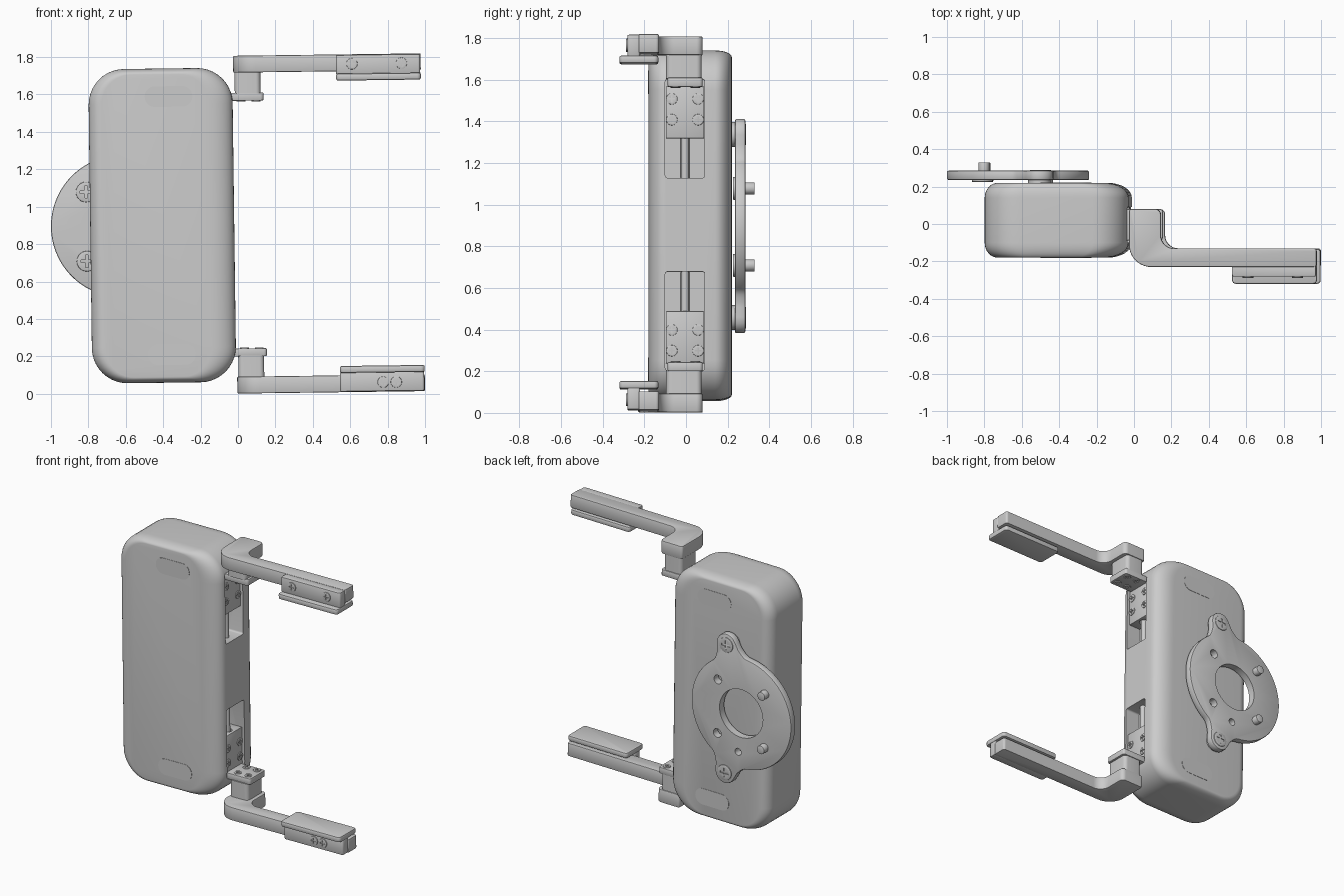
import bpy, bmesh, math
from mathutils import Vector, Matrix

if "Cube" in bpy.data.objects:
    bpy.data.objects.remove(bpy.data.objects["Cube"])

AXES = {'x': lambda u, v, w: (w, u, v), 'y': lambda u, v, w: (u, w, v), 'z': lambda u, v, w: (u, v, w)}


def make(name, bm):
    bmesh.ops.recalc_face_normals(bm, faces=bm.faces)
    me = bpy.data.meshes.new(name)
    bm.to_mesh(me)
    bm.free()
    ob = bpy.data.objects.new(name, me)
    bpy.context.collection.objects.link(ob)
    return ob


def apply(ob, mod):
    bpy.context.view_layer.objects.active = ob
    bpy.ops.object.modifier_apply(modifier=mod.name)


def loft(name, rings, bevel=0):
    bm = bmesh.new()
    loops = [[bm.verts.new(p) for p in r] for r in rings]
    for a, b in zip(loops, loops[1:]):
        for i in range(len(a)):
            bm.faces.new((a[i - 1], a[i], b[i], b[i - 1]))
    bm.faces.new(loops[0])
    bm.faces.new(loops[-1])
    ob = make(name, bm)
    if bevel:
        m = ob.modifiers.new('bevel', 'BEVEL')
        m.width, m.segments, m.limit_method, m.angle_limit = bevel, 2, 'ANGLE', math.radians(50)
        apply(ob, m)
    return ob


def prism(name, pts, axis, a, b, bevel=0):
    f = AXES[axis]
    a, b = min(a, b), max(a, b)
    return loft(name, [[f(u, v, w) for u, v in pts] for w in (a, b)], bevel)


def rounded(corners, n=6):
    """Polygon of (u, v, radius) corners with true arc fillets."""
    out = []
    for i, (u, v, r) in enumerate(corners):
        p = Vector((u, v))
        if r == 0:
            out.append(tuple(p))
            continue
        d1 = (Vector(corners[i - 1][:2]) - p).normalized()
        d2 = (Vector(corners[(i + 1) % len(corners)][:2]) - p).normalized()
        half = d1.angle(d2) / 2
        c = p + (d1 + d2).normalized() * r / math.sin(half)
        s = (p + d1 * r / math.tan(half) - c).normalized()
        e = (p + d2 * r / math.tan(half) - c).normalized()
        out += [tuple(c + s.slerp(e, k / n).normalized() * r) for k in range(n + 1)]
    return out


def rect(u0, u1, v0, v1, r=0, n=6):
    v0, v1 = min(v0, v1), max(v0, v1)
    return rounded([(u0, v0, r), (u1, v0, r), (u1, v1, r), (u0, v1, r)], n)


def circle(u, v, r, n=32):
    return [(u + r * math.cos(2 * math.pi * i / n), v + r * math.sin(2 * math.pi * i / n)) for i in range(n)]


def cut(ob, cutter):
    m = ob.modifiers.new('cut', 'BOOLEAN')
    m.operation, m.object, m.solver = 'DIFFERENCE', cutter, 'EXACT'
    apply(ob, m)
    bpy.data.objects.remove(cutter)


# Cross-head screw, modelled once and instanced
template = prism('screw', circle(0, 0, 1, 24), 'z', -0.5, 0.2, 0.08)
t, l = 0.13, 0.6
cut(template, prism('cross', [(l, -t), (l, t), (t, t), (t, l), (-t, l), (-t, t), (-l, t), (-l, -t),
                              (-t, -t), (-t, -l), (t, -l), (t, -t)], 'z', -0.1, 1))
screw_mesh = template.data
bpy.data.objects.remove(template)


def screw(name, loc, direction, r):
    ob = bpy.data.objects.new(name, screw_mesh)
    bpy.context.collection.objects.link(ob)
    rot = Vector(direction).to_track_quat('Z', 'Y').to_matrix().to_4x4()
    ob.matrix_world = Matrix.Translation(loc) @ rot @ Matrix.Scale(r, 4)


# Housing: rounded outlines lofted front to back, softer on the finger side
def body_ring(y, k):
    return [(u, y, v) for u, v in rect(-0.79 + 0.07 * k, -0.02 - 0.13 * k, -0.84 + 0.03 * k,
                                       0.84 - 0.03 * k, 0.19 - 0.03 * k, 10)]


N, D = 8, 0.08
quarter = [i * math.pi / 2 / N for i in range(N + 1)]
rings = [body_ring(-0.18 + D * (1 - math.sin(a)), 1 - math.cos(a)) for a in reversed(quarter)]
rings = rings[::-1] if rings[0][0][1] > rings[-1][0][1] else rings
rings += [body_ring(0.22 - D * (1 - math.sin(a)), 1 - math.cos(a)) for a in quarter]
body = loft('housing', rings)

for s, tag in ((1, 'upper'), (-1, 'lower')):
    # Slide slot, rail and lead screw
    cut(body, prism('slot', rect(-0.1, 0.09, s * 0.225, s * 0.70, 0.012, 3), 'x', -0.13, 0.05))
    prism(tag + '_rail', rect(-0.03, 0.02, s * 0.225, s * 0.69), 'x', -0.135, -0.105, 0.004)
    prism(tag + '_lead_screw', circle(-0.085, -0.005, 0.02, 20), 'z', s * 0.22, s * 0.43)
    # Carriage with four screws
    carriage = prism(tag + '_carriage', rect(-0.097, 0.087, s * 0.415, s * 0.665), 'x', -0.125, -0.035, 0.004)
    cut(carriage, prism('carriage_bore', circle(-0.085, -0.005, 0.032, 20), 'z', s * 0.40, s * 0.45))
    for y in (-0.068, 0.058):
        for z in (0.505, 0.605):
            screw(tag + '_carriage_screw', (-0.035, y, s * z), (1, 0, 0), 0.027)
    # Finger foot: bracket plate and post
    prism(tag + '_bracket_plate', rect(-0.11, 0.145, -0.088, 0.08, 0.015, 3), 'z', s * 0.662, s * 0.705, 0.005)
    for x in (0.025, 0.105):
        for y in (-0.05, 0.045):
            screw(tag + '_bracket_screw', (x, y, s * 0.662), (0, 0, -s), 0.024)
    prism(tag + '_post', rect(-0.008, 0.13, -0.095, 0.075, 0.025), 'z', s * 0.70, s * 0.825)
    # L-shaped finger arm
    arm = rounded([(-0.015, 0.08, 0.015), (-0.015, -0.23, 0.12), (0.988, -0.23, 0.015),
                   (0.988, -0.13, 0.015), (0.155, -0.13, 0.07), (0.155, 0.08, 0.03)], 10)
    prism(tag + '_arm', arm, 'z', s * 0.813, s * 0.903, 0.006)
    # Finger tip: clamp block and grip pad
    prism(tag + '_tip_block', rect(0.535, 0.985, -0.282, -0.22, 0.012, 3), 'z', s * 0.795, s * 0.90, 0.006)
    prism(tag + '_grip_pad', rect(0.535, 0.988, -0.32, -0.133, 0.02, 4), 'z', s * 0.763, s * 0.80, 0.009)
    for x in ((0.62, 0.885) if s > 0 else (0.765, 0.835)):
        screw(tag + '_tip_screw', (x, -0.282, s * 0.852), (0, -1, 0), 0.03)
    # Flush oval covers on the front and back
    for side, y in (('front', -0.18), ('back', 0.22)):
        prism(tag + '_' + side + '_cover', rect(-0.49, -0.235, s * 0.635, s * 0.745, 0.054, 8),
              'y', y - 0.002, y + 0.002)

# Mounting flange: disc with two screw ears blended into its rim
CX, R, EX, EZ, ER = -0.62, 0.38, -0.5, 0.44, 0.075
dist = math.hypot(EX - CX, EZ)
ear_angle, tangent = math.atan2(EZ, EX - CX), math.asin(ER / dist)


def rim(theta):
    a = abs(abs(theta) - ear_angle)
    if a < tangent:
        return dist * math.cos(a) + math.sqrt(ER ** 2 - (dist * math.sin(a)) ** 2)
    k = max(0, 1 - (a - tangent) / 0.2)
    return R + (dist * math.cos(tangent) - R) * k * k


angles = [-math.pi + 2 * math.pi * i / 180 for i in range(180)]
outline = [(CX + rim(a) * math.cos(a), rim(a) * math.sin(a)) for a in angles]
flange = prism('mounting_flange', outline, 'y', 0.235, 0.285, 0.008)
cut(flange, prism('bore', circle(CX, 0, 0.165, 48), 'y', 0.2, 0.3))
for x, z, r in ((-0.44, 0.185, 0.03), (-0.44, -0.185, 0.03), (-0.6, -0.27, 0.024)):
    cut(flange, prism('hole', circle(x, z, r, 20), 'y', 0.2, 0.3))

for s, tag in ((1, 'upper'), (-1, 'lower')):
    # Ear screws with spacers, and flange bolts passing through to the back
    prism(tag + '_ear_spacer', circle(EX, s * EZ, 0.06), 'y', 0.21, 0.24)
    screw(tag + '_ear_screw', (EX, 0.279, s * EZ), (0, 1, 0), 0.052)
    screw(tag + '_flange_bolt', (-0.81, 0.236, s * 0.185), (0, -1, 0), 0.055)
    prism(tag + '_flange_pin', circle(-0.8, s * 0.185, 0.029, 24), 'y', 0.25, 0.33, 0.004)

# The whole device leans very slightly to the left
lean = Matrix.Translation((0, 0, 0.904)) @ Matrix.Rotation(-0.0131, 4, 'Y')
bpy.context.view_layer.update()
for ob in bpy.data.objects:
    ob.matrix_world = lean @ ob.matrix_world
    ob.select_set(True)
bpy.context.view_layer.objects.active = body
bpy.ops.object.shade_smooth_by_angle(angle=math.radians(35))
